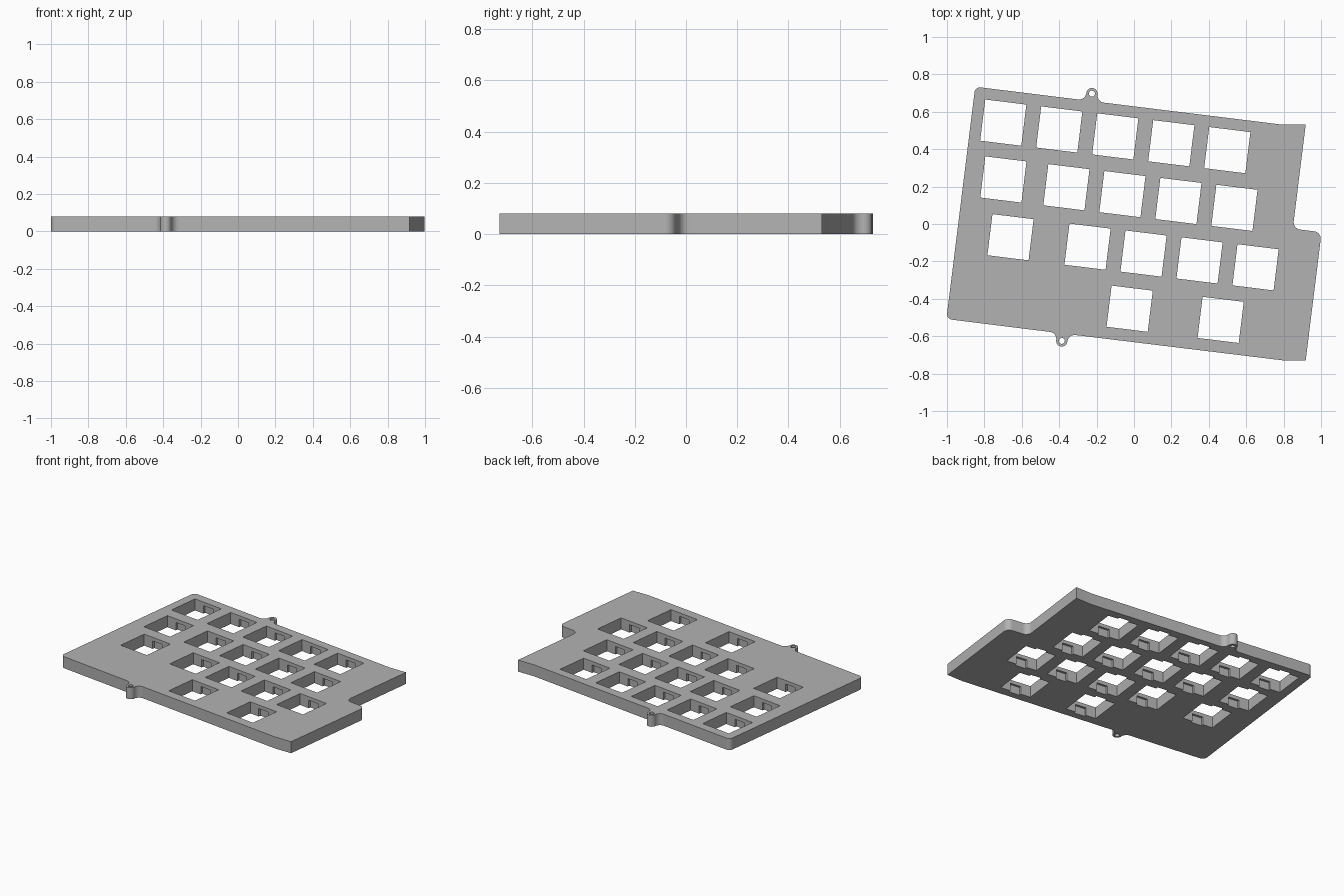
import bpy, bmesh, math
from mathutils import Vector, Matrix

if "Cube" in bpy.data.objects:
    bpy.data.objects.remove(bpy.data.objects["Cube"])

TILT = math.radians(-7)
THICK = 0.08
KEY = 0.3017           # spacing of one key
HOLE = 0.2217          # side of a switch opening
EAR_R, EAR_RISE = 0.03, 0.04
along = Vector((math.cos(TILT), math.sin(TILT)))
away = Vector((-along.y, along.x))

grey = bpy.data.materials.new("plate_grey")
grey.use_nodes = True
colour = (0.45, 0.45, 0.45, 1)
grey.diffuse_color = colour
grey.node_tree.nodes["Principled BSDF"].inputs["Base Color"].default_value = colour


def make_object(name, bm):
    bmesh.ops.recalc_face_normals(bm, faces=bm.faces)
    mesh = bpy.data.meshes.new(name)
    bm.to_mesh(mesh)
    bm.free()
    mesh.materials.append(grey)
    obj = bpy.data.objects.new(name, mesh)
    bpy.context.collection.objects.link(obj)
    return obj


def fillet(prev, corner, nxt, radius, steps=8):
    """Points of an arc that rounds one outline corner."""
    if radius == 0:
        return [corner]
    a, b = (prev - corner).normalized(), (nxt - corner).normalized()
    half = a.angle(b) / 2
    centre = corner + (a + b).normalized() * radius / math.sin(half)
    reach = radius / math.tan(half)
    start, end = corner + a * reach - centre, corner + b * reach - centre
    sweep = math.atan2(start.x * end.y - start.y * end.x, start.dot(end))
    return [centre + Matrix.Rotation(sweep * i / steps, 2) @ start for i in range(steps + 1)]


def ear(centre, side):
    """Screw ear corners, clockwise, standing out from the top (1) or bottom (-1) edge."""
    shape = [(-1, -EAR_RISE, EAR_RISE * 0.98), (-1, EAR_R, EAR_R * 0.99),
             (1, EAR_R, EAR_R * 0.99), (1, -EAR_RISE, EAR_RISE * 0.98)]
    return [(centre + side * (along * u * EAR_R + away * v), r) for u, v, r in shape]


def box(bm, centre, sx, sy, z0, z1):
    """Box aligned with the tilted key grid."""
    place = (Matrix.Translation((centre.x, centre.y, (z0 + z1) / 2))
             @ Matrix.Rotation(TILT, 4, "Z") @ Matrix.Diagonal((sx, sy, z1 - z0, 1)))
    bmesh.ops.create_cube(bm, size=1, matrix=place)


# Plate outline, clockwise from the back right corner of the model
back_ear, front_ear = Vector((-0.225, 0.697)), Vector((-0.386, -0.625))
corners = [(Vector((-0.849, 0.734)), 0.03)]
corners += ear(back_ear, 1)
corners += [(Vector(p), r) for p, r in [
    ((0.795, 0.531), 0), ((0.918, 0.531), 0),
    ((0.849, -0.025), 0.04), ((1.003, -0.044), 0.04),
    ((0.918, -0.729), 0), ((0.795, -0.729), 0)]]
corners += ear(front_ear, -1)
corners += [(Vector((-1.003, -0.508)), 0.03)]

outline = []
for i, (point, radius) in enumerate(corners):
    outline += fillet(corners[i - 1][0], point, corners[(i + 1) % len(corners)][0], radius)

bm = bmesh.new()
base = bm.faces.new([bm.verts.new((p.x, p.y, 0)) for p in outline])
top = bmesh.ops.extrude_face_region(bm, geom=[base], use_keep_orig=True)["geom"]
bmesh.ops.translate(bm, vec=(0, 0, THICK), verts=[g for g in top if isinstance(g, bmesh.types.BMVert)])
plate = make_object("switch_plate", bm)

# Key positions in each row, in key units from the first opening
rows = [[0, 1, 2, 3, 4],
        [0.125, 1.25, 2.25, 3.25, 4.25],
        [0.375, 1.75, 2.75, 3.75, 4.75],
        [2.625, 4.25]]
first = Vector((-0.699, 0.542))
holes, clips = bmesh.new(), bmesh.new()
for row, columns in enumerate(rows):
    for column in columns:
        centre = first + along * column * KEY - away * row * KEY
        box(holes, centre, HOLE, HOLE, -0.1, 0.2)
        # Clip recesses under the front and back rims
        box(clips, centre, 0.079, HOLE + 0.032, -0.1, 0.055)

# Screw holes through the ears
for centre in (back_ear, front_ear):
    bmesh.ops.create_cone(holes, cap_ends=True, segments=24, radius1=0.016, radius2=0.016,
                          depth=0.4, matrix=Matrix.Translation((centre.x, centre.y, 0)))

# Cut the openings and bake the result
cutters = [make_object("opening_cutter", holes), make_object("clip_cutter", clips)]
for cutter in cutters:
    cutter.hide_render = True
    cut = plate.modifiers.new(cutter.name, "BOOLEAN")
    cut.operation, cut.solver, cut.object = "DIFFERENCE", "EXACT", cutter
bpy.context.view_layer.update()
baked = bpy.data.meshes.new_from_object(plate.evaluated_get(bpy.context.evaluated_depsgraph_get()))
plate.modifiers.clear()
plate.data = baked
for cutter in cutters:
    bpy.data.objects.remove(cutter)

bpy.ops.object.select_all(action="DESELECT")
plate.select_set(True)
bpy.context.view_layer.objects.active = plate
bpy.ops.object.shade_smooth_by_angle(angle=math.radians(30))
